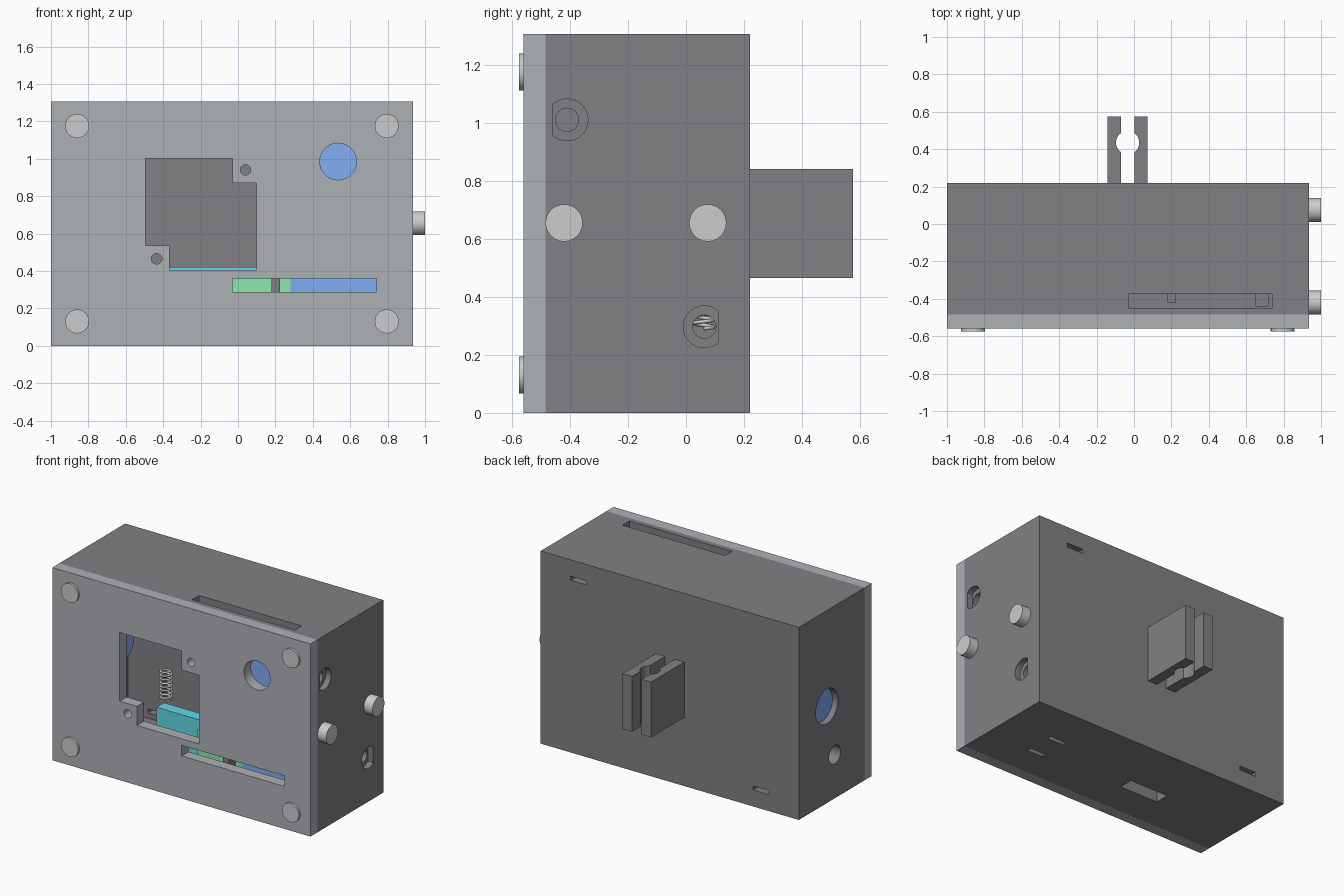
import bpy, bmesh, math
from mathutils import Matrix

if "Cube" in bpy.data.objects:
    bpy.data.objects.remove(bpy.data.objects["Cube"])


def mat(name, c):
    m = bpy.data.materials.new(name)
    m.diffuse_color = (*c, 1)
    m.use_nodes = True
    m.node_tree.nodes["Principled BSDF"].inputs["Base Color"].default_value = m.diffuse_color
    return m


DARK = mat("dark_grey", (0.22, 0.22, 0.235))
MID = mat("mid_grey", (0.42, 0.44, 0.46))
BLUE = mat("blue", (0.22, 0.42, 0.9))
GREEN = mat("green", (0.27, 0.8, 0.42))
CYAN = mat("cyan", (0.12, 0.7, 0.8))


def finish(bm, name, m=None):
    bmesh.ops.recalc_face_normals(bm, faces=bm.faces)
    me = bpy.data.meshes.new(name)
    bm.to_mesh(me)
    bm.free()
    o = bpy.data.objects.new(name, me)
    bpy.context.collection.objects.link(o)
    if m:
        me.materials.append(m)
    return o


def prism(name, pts, a, b, axis, m=None):
    """Extrude a 2D outline between a and b along an axis."""
    put = {'X': lambda p, t: (t, p[0], p[1]),
           'Y': lambda p, t: (p[0], t, p[1]),
           'Z': lambda p, t: (p[0], p[1], t)}[axis]
    bm = bmesh.new()
    lo = [bm.verts.new(put(p, a)) for p in pts]
    hi = [bm.verts.new(put(p, b)) for p in pts]
    bm.faces.new(lo)
    bm.faces.new(hi)
    n = len(pts)
    for i in range(n):
        j = (i + 1) % n
        bm.faces.new((lo[i], lo[j], hi[j], hi[i]))
    return finish(bm, name, m)


def box(name, x0, x1, y0, y1, z0, z1, m=None):
    return prism(name, [(x0, y0), (x1, y0), (x1, y1), (x0, y1)], z0, z1, 'Z', m)


def arc(c, r, a0=0, a1=360, n=48):
    full = a1 - a0 == 360
    steps = n if full else n + 1
    return [(c[0] + r * math.cos(math.radians(a0 + (a1 - a0) * i / n)),
             c[1] + r * math.sin(math.radians(a0 + (a1 - a0) * i / n))) for i in range(steps)]


def cyl(name, c, r, a, b, axis, m=None):
    return prism(name, arc(c, r), a, b, axis, m)


def cut(target, cutters):
    for c in cutters:
        c.hide_render = True
        md = target.modifiers.new("cut", 'BOOLEAN')
        md.operation = 'DIFFERENCE'
        md.solver = 'EXACT'
        md.object = c
        bpy.context.view_layer.objects.active = target
        bpy.ops.object.modifier_apply(modifier=md.name)
        bpy.data.objects.remove(c, do_unlink=True)


def smooth(o):
    bpy.ops.object.select_all(action='DESELECT')
    o.select_set(True)
    bpy.context.view_layer.objects.active = o
    bpy.ops.object.shade_smooth_by_angle(angle=math.radians(30))


L, R, TOP, F, SEAM, B, W = -1.0, 0.935, 1.305, -0.56, -0.485, 0.22, 0.075

# hollow case body, open to the front
body = box("case_body", L, R, SEAM, B, 0, TOP, DARK)
cuts = [box("c", L + W, R - W, SEAM - 0.1, B - W, W, TOP - W)]
cuts += [box("c", -0.03, 0.74, -0.45, -0.375, TOP - 0.1, TOP + 0.1)]       # top slot
cuts += [cyl("c", (-0.08, 0.655), 0.118, L - 0.1, L + 0.1, 'X'),           # left holes
         cyl("c", (-0.165, 0.295), 0.062, L - 0.1, L + 0.1, 'X')]
for c, flip in (((-0.41, 1.01), 180), ((0.063, 0.297), 0)):                # right D-shaped holes
    cuts += [prism("c", arc(c, 0.072, flip + 48, flip + 312, 40), R - 0.04, R + 0.1, 'X'),
             cyl("c", c, 0.04, R - 0.1, R + 0.1, 'X')]
for x, z in ((0.65, 1.18), (-0.716, 0.125)):                               # back slots
    cuts.append(box("c", x - 0.06, x + 0.06, B - 0.1, B + 0.1, z - 0.014, z + 0.014))
for y in (-0.076, -0.266):                                                 # bottom slots
    cuts.append(box("c", 0.49, 0.61, y - 0.015, y + 0.015, -0.1, 0.1))
cuts.append(box("c", -0.395, -0.11, -0.255, -0.16, -0.1, 0.1))
cut(body, cuts)
smooth(body)

# front lid with display window, slot and holes
lid = box("front_lid", L, R, F, SEAM, 0, TOP, MID)
window = [(-0.365, 0.405), (0.10, 0.405), (0.10, 0.87), (-0.03, 0.87),
          (-0.03, 1.0), (-0.495, 1.0), (-0.495, 0.535), (-0.365, 0.535)]
cut(lid, [prism("c", window, F - 0.1, SEAM + 0.1, 'Y'),
          box("c", -0.03, 0.74, F - 0.1, SEAM + 0.1, 0.288, 0.36)]
    + [cyl("c", p, r, F - 0.1, SEAM + 0.1, 'Y') for p, r in
       (((0.535, 0.985), 0.098), ((0.04, 0.94), 0.028), ((-0.435, 0.465), 0.028))])
smooth(lid)

# lid screws
for x in (-0.86, 0.795):
    for z in (0.13, 1.175):
        smooth(cyl("lid_screw", (x, z), 0.064, -0.575, F + 0.03, 'Y'))

# right side buttons
for y in (-0.42, 0.075):
    smooth(cyl("side_button", (y, 0.655), 0.064, R - 0.03, 1.0, 'X'))

# rear clip jaws with half-round grooves, mirrored about the gap
cx, cy, r, h = -0.034, 0.435, 0.062, 0.036
a = math.degrees(math.acos(h / r))
for s, name in ((1, "clip_jaw_right"), (-1, "clip_jaw_left")):
    groove = [(cx + s * (p[0] - cx), p[1]) for p in arc((cx, cy), r, a, -a, 20)]
    prof = [(cx + s * h, 0.575), *groove, (cx + s * h, B), (cx + s * 0.107, B), (cx + s * 0.107, 0.575)]
    smooth(prism(name, prof, 0.465, 0.84, 'Z', DARK))

# internal boards and parts seen through the openings
box("blue_board", 0.28, R - W, -0.35, -0.31, 0.1, 1.2, BLUE)
box("green_board", -0.06, 0.28, -0.35, -0.31, 0.1, 0.38, GREEN)
box("board_connector", 0.18, 0.225, -0.42, -0.35, 0.2, 0.38, DARK)
box("board_header", 0.65, 0.72, -0.44, -0.35, 0.5, 0.65, DARK)
box("cyan_module", -0.4, 0.12, -0.30, -0.22, W, 0.42, CYAN)
smooth(cyl("blue_side_button", (-0.08, 0.655), 0.11, L + 0.035, L + 0.2, 'X', BLUE))

# coil antenna behind the window
cu = bpy.data.curves.new("coil_antenna", 'CURVE')
cu.dimensions = '3D'
cu.bevel_depth = 0.007
cu.bevel_resolution = 1
sp = cu.splines.new('POLY')
n = 8 * 16
sp.points.add(n)
for i in range(n + 1):
    t = 2 * math.pi * i / 16
    sp.points[i].co = (-0.58 + 0.035 * math.cos(t), 0.06 + 0.035 * math.sin(t), 0.29 + 0.2 * i / n, 1)
bpy.context.collection.objects.link(bpy.data.objects.new("coil_antenna", cu))
